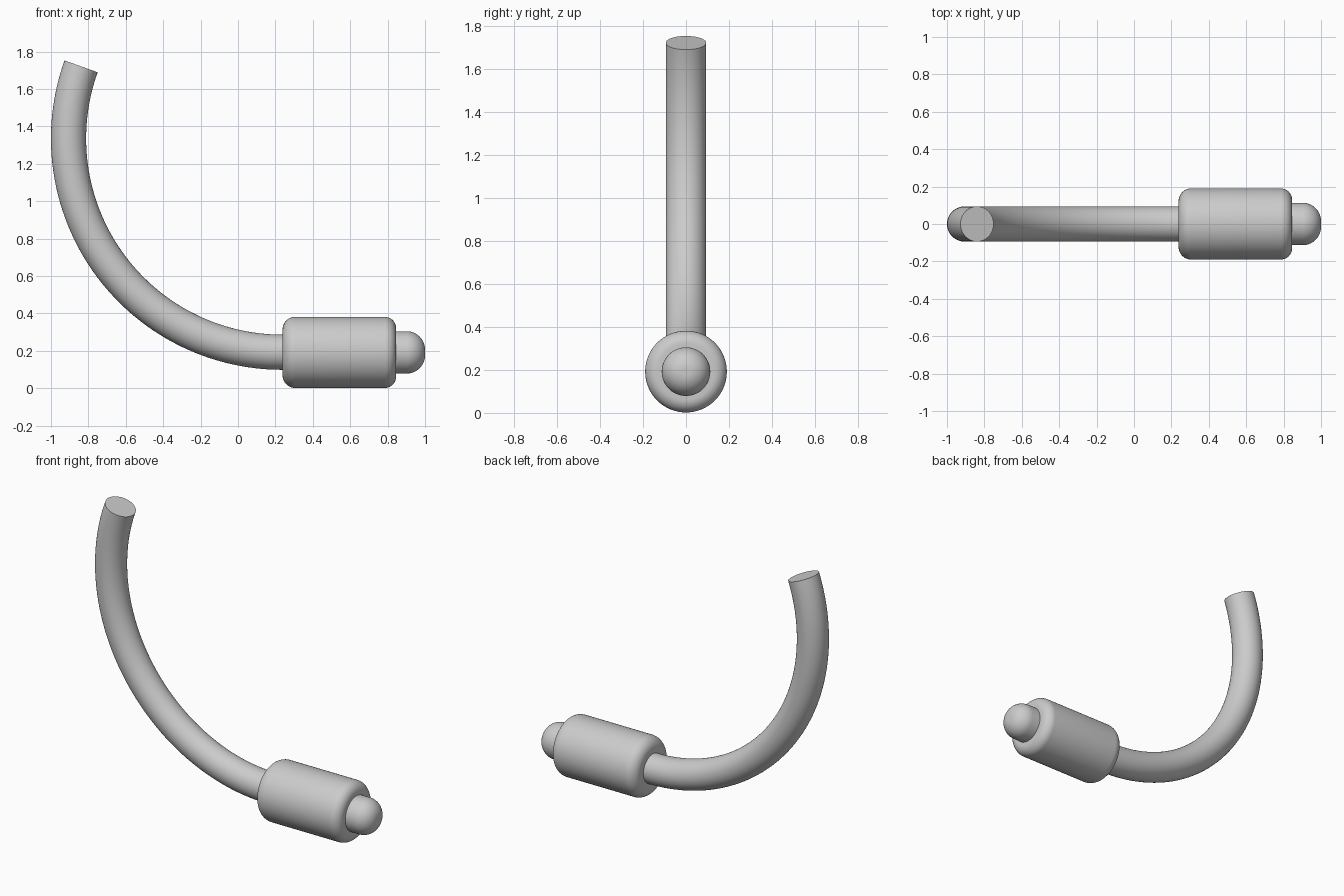
import bpy, bmesh
from math import sin, cos, pi, radians
from mathutils import Vector

if "Cube" in bpy.data.objects:
    bpy.data.objects.remove(bpy.data.objects["Cube"])

AXIS_Z = 0.192
SIDES = 64


def skin(name, rings):
    """Bridge equal-length rings into a capped, smooth-shaded solid."""
    bm = bmesh.new()
    loops = [[bm.verts.new(p) for p in r] for r in rings]
    for a, b in zip(loops, loops[1:]):
        for i in range(SIDES):
            j = (i + 1) % SIDES
            bm.faces.new((a[i], a[j], b[j], b[i]))
    bm.faces.new(loops[0][::-1])
    bm.faces.new(loops[-1])
    bmesh.ops.recalc_face_normals(bm, faces=bm.faces)
    mesh = bpy.data.meshes.new(name)
    bm.to_mesh(mesh)
    bm.free()
    obj = bpy.data.objects.new(name, mesh)
    bpy.context.collection.objects.link(obj)
    bpy.ops.object.select_all(action='DESELECT')
    obj.select_set(True)
    bpy.context.view_layer.objects.active = obj
    bpy.ops.object.shade_smooth_by_angle(angle=radians(35))
    return obj


def ring(center, side, radius):
    up = Vector((0, 1, 0))
    return [center + radius * (cos(2 * pi * i / SIDES) * side + sin(2 * pi * i / SIDES) * up)
            for i in range(SIDES)]


def lathe(name, profile):
    """Turn (x, radius) pairs around the horizontal axis."""
    return skin(name, [ring(Vector((x, 0, AXIS_Z)), Vector((0, 0, 1)), r) for x, r in profile])


def fillet(x_end, radius, f, direction, steps=12):
    """Rounded corner running from the side wall to the end face."""
    return [(x_end - direction * f * (1 - sin(t)), radius - f * (1 - cos(t)))
            for t in (pi / 2 * k / steps for k in range(steps + 1))]


# Body with rounded rims
lathe("body", fillet(0.238, 0.19, 0.068, -1)[::-1] + fillet(0.845, 0.19, 0.06, 1))

# Domed tip
lathe("tip", [(0.80, 0.113)] + fillet(1.0, 0.113, 0.098, 1, 16))

# Curved tube, with its first ring inside the body
R, CX, CZ = 1.143, 0.237, 1.336
rings = [ring(Vector((CX + 0.06, 0, CZ - R)), Vector((0, 0, -1)), 0.094)]
for k in range(65):
    a = radians(109.7) * k / 64
    out = Vector((-sin(a), 0, -cos(a)))
    rings.append(ring(Vector((CX, 0, CZ)) + R * out, out, 0.094))
skin("curved_tube", rings)
